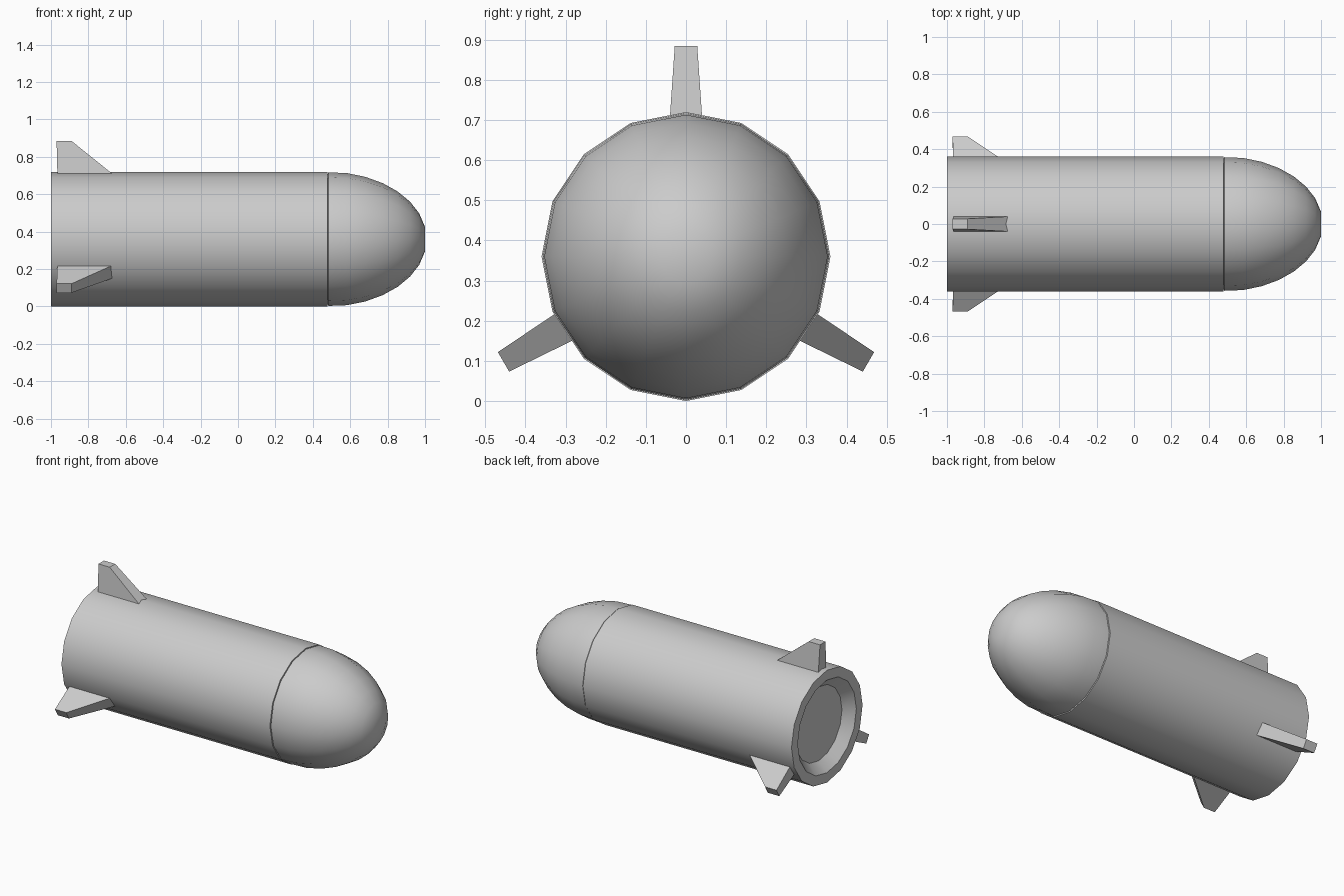
import bpy, math

if "Cube" in bpy.data.objects:
    bpy.data.objects.remove(bpy.data.objects["Cube"])

SIDES = 16
AXIS_Z = 0.36


def make_object(name, verts, faces, smooth_angle):
    mesh = bpy.data.meshes.new(name)
    mesh.from_pydata(verts, [], faces)
    mesh.update()
    ob = bpy.data.objects.new(name, mesh)
    bpy.context.collection.objects.link(ob)
    bpy.ops.object.select_all(action='DESELECT')
    ob.select_set(True)
    bpy.context.view_layer.objects.active = ob
    bpy.ops.object.mode_set(mode='EDIT')
    bpy.ops.mesh.select_all(action='SELECT')
    bpy.ops.mesh.normals_make_consistent(inside=False)
    bpy.ops.object.mode_set(mode='OBJECT')
    if smooth_angle:
        bpy.ops.object.shade_smooth_by_angle(angle=math.radians(smooth_angle))
    return ob


def lathe(name, profile):
    """Revolve (x, radius) points around the long axis and cap both ends."""
    verts, faces = [], []
    for x, r in profile:
        for i in range(SIDES):
            a = 2 * math.pi * i / SIDES
            verts.append((x, r * math.sin(a), AXIS_Z + r * math.cos(a)))
    for k in range(len(profile) - 1):
        for i in range(SIDES):
            j = (i + 1) % SIDES
            faces.append((k * SIDES + i, k * SIDES + j,
                          (k + 1) * SIDES + j, (k + 1) * SIDES + i))
    last = (len(profile) - 1) * SIDES
    faces.append(tuple(range(SIDES)))
    faces.append(tuple(range(last, last + SIDES)))
    return make_object(name, verts, faces, 35)


# Body tube with recessed tapered tail opening
lathe("body", [(-0.94, 0.237), (-1.0, 0.297), (-1.0, 0.36),
               (0.478, 0.36), (0.478, 0.345)])

# Rounded nose: half ellipsoid with a small blunt tip
nose = [(0.478, 0.345), (0.483, 0.357)]
for k in range(1, 8):
    t = math.radians(11.25 * k)
    nose.append((0.48 + 0.52 * math.sin(t) / math.sin(math.radians(78.75)) ** 0.9,
                 0.36 * math.cos(t)))
nose[-1] = (1.0, 0.065)
lathe("nose_cone", nose)

# Three tapered tail fins, their roots sunk into the body
fin_outline = [(-0.965, 0.32, 0.042), (-0.635, 0.32, 0.042),
               (-0.89, 0.525, 0.028), (-0.97, 0.525, 0.028)]
for n in range(3):
    a = 2 * math.pi * n / 3
    c, s = math.cos(a), math.sin(a)
    verts = [(x, side * w * c + r * s, AXIS_Z - side * w * s + r * c)
             for side in (-1, 1) for x, r, w in fin_outline]
    faces = [(0, 1, 2, 3), (7, 6, 5, 4)]
    faces += [(i, (i + 1) % 4, (i + 1) % 4 + 4, i + 4) for i in range(4)]
    make_object(f"tail_fin_{n + 1}", verts, faces, 0)
